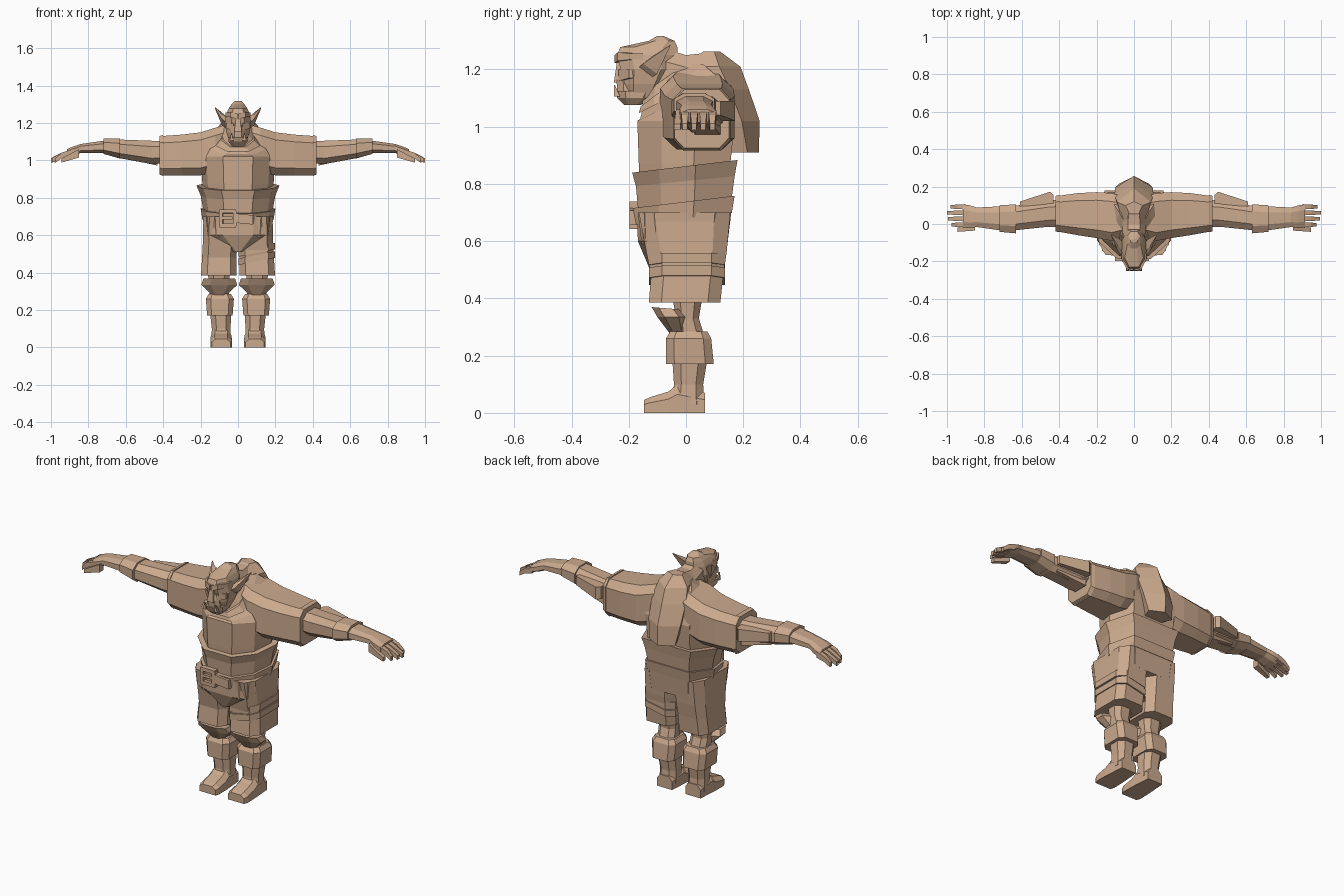
import bpy, bmesh

cube = bpy.data.objects.get("Cube")
if cube:
    bpy.data.objects.remove(cube)

clay = bpy.data.materials.new("tan clay")
clay.use_nodes = True
clay.diffuse_color = (.6, .4, .27, 1)
shader = clay.node_tree.nodes["Principled BSDF"]
shader.inputs["Base Color"].default_value = clay.diffuse_color


def octagon(c):
    return [(-c, -1), (c, -1), (1, -c), (1, c), (c, 1), (-c, 1), (-1, c), (-1, -c)]


SQUARE = [(-1, -1), (1, -1), (1, 1), (-1, 1)]
ROUND = octagon(.5)
BOXY = octagon(.65)
PEAKED_BACK = [(-.6, -1), (.6, -1), (1, .3), (0, 1), (-1, .3)]
BELLY = [(-.4, -1), (.4, -1), (.85, -.5), (1, .2), (.7, 1), (-.7, 1), (-1, .2), (-.85, -.5)]


def level(z, half, front, back, x=0, lean=0, tilt=0):
    """Cross-section of an upright part, sloping by lean in y and tilt in x."""
    def place(u, v):
        px = x + u * half
        py = (front + back) / 2 + v * (back - front) / 2
        return px, py, z + lean * py + tilt * px
    return place


def station(x, front, back, bottom, top):
    """Cross-section of a part that runs sideways."""
    def place(u, v):
        return (x, (front + back) / 2 + u * (back - front) / 2,
                (bottom + top) / 2 + v * (top - bottom) / 2)
    return place


def slice_at(y, half, bottom, top, x=0):
    """Cross-section of a part that runs front to back."""
    def place(u, v):
        return x + u * half, y, (bottom + top) / 2 + v * (top - bottom) / 2
    return place


def loft(name, *sections, profile=ROUND, mirror=False):
    bm = bmesh.new()
    loops = [[bm.verts.new(place(u, v)) for u, v in profile] for place in sections]
    for low, high in zip(loops, loops[1:]):
        for i in range(len(profile)):
            bm.faces.new((low[i - 1], low[i], high[i], high[i - 1]))
    bm.faces.new(loops[0])
    bm.faces.new(loops[-1])
    bmesh.ops.recalc_face_normals(bm, faces=bm.faces)
    mesh = bpy.data.meshes.new(name)
    bm.to_mesh(mesh)
    bm.free()
    mesh.materials.append(clay)
    part = bpy.data.objects.new(name, mesh)
    bpy.context.collection.objects.link(part)
    if mirror:
        part.modifiers.new("Mirror", "MIRROR")


def plate(name, x, z, half, height, front, back, tilt=0):
    """Thin upright block centred on x and z."""
    shape = dict(half=half, front=front, back=back, x=x, tilt=tilt)
    loft(name, level(z - height / 2, **shape), level(z + height / 2, **shape), profile=SQUARE)


# Torso, leaning forward into the neck
loft("torso",
     level(z=.78, half=.18, front=-.16, back=.15),
     level(z=.87, half=.19, front=-.165, back=.155),
     level(z=1.02, half=.2, front=-.17, back=.17),
     level(z=1.1, half=.175, front=-.16, back=.13, lean=.45),
     level(z=1.17, half=.11, front=-.155, back=.06, lean=.8),
     level(z=1.22, half=.065, front=-.15, back=0, lean=.7), profile=BELLY)
loft("collar",
     level(z=1.13, half=.115, front=-.165, back=.06, lean=.5),
     level(z=1.19, half=.085, front=-.158, back=.02, lean=.75))

# Hood hanging over the upper back
loft("hood",
     level(z=.91, half=.08, front=.14, back=.255),
     level(z=1.02, half=.1, front=.08, back=.257),
     level(z=1.13, half=.105, front=.03, back=.22),
     level(z=1.21, half=.09, front=-.02, back=.19),
     level(z=1.262, half=.045, front=.06, back=.12), profile=PEAKED_BACK)
loft("hood_neck",
     slice_at(y=-.1, half=.055, bottom=1.1, top=1.28),
     slice_at(y=0, half=.065, bottom=1.08, top=1.25),
     slice_at(y=.11, half=.05, bottom=1.05, top=1.262))

# Waist wrap, belt and buckle
loft("waist_wrap",
     level(z=.7, half=.18, front=-.165, back=.155, lean=.1),
     level(z=.81, half=.2, front=-.175, back=.17, lean=.1),
     level(z=.862, half=.222, front=-.188, back=.18, lean=.12), profile=BELLY)
loft("belt",
     level(z=.68, half=.19, front=-.178, back=.16, lean=.12),
     level(z=.738, half=.2, front=-.185, back=.17, lean=.12), profile=BELLY)
buckle = dict(front=-.198, back=-.17)
for side in (-1, 1):
    plate("buckle_bar", x=-.055, z=.69 + side * .038, half=.045, height=.02, **buckle)
    plate("buckle_side", x=-.055 + side * .037, z=.69, half=.01, height=.08, **buckle)
plate("buckle_pin", x=-.065, z=.692, half=.035, height=.015, **buckle)
plate("belt_tongue", x=.035, z=.69, half=.045, height=.05, tilt=-.1, **buckle)

# Tunic hem with a front point
loft("tunic_hem",
     level(z=.59, half=.18, front=-.155, back=.145),
     level(z=.7, half=.188, front=-.168, back=.158), profile=BOXY)
loft("hem_point",
     level(z=.51, half=.02, front=-.13, back=-.06),
     level(z=.6, half=.16, front=-.168, back=-.06),
     level(z=.7, half=.17, front=-.172, back=-.06))

# Shorts, with wrapped bands on the left leg
loft("shorts",
     level(z=.385, half=.095, front=-.13, back=.12, x=.103),
     level(z=.48, half=.092, front=-.122, back=.13, x=.1),
     level(z=.56, half=.092, front=-.138, back=.142, x=.096),
     level(z=.7, half=.092, front=-.165, back=.155, x=.093), profile=BOXY, mirror=True)
for z in (.44, .485):
    wrap = dict(half=.097, front=-.13, back=.136, x=.1, tilt=.2)
    loft("leg_band", level(z, **wrap), level(z + .035, **wrap), profile=BOXY)

# Legs, knee pads and boots
loft("shin",
     level(z=.25, half=.052, front=-.03, back=.07, x=.098),
     level(z=.33, half=.052, front=-.035, back=.045, x=.102),
     level(z=.42, half=.062, front=-.05, back=.06, x=.102), mirror=True)
loft("knee_pad",
     level(z=.275, half=.035, front=-.055, back=0, x=.1),
     level(z=.335, half=.096, front=-.1, back=0, x=.1),
     level(z=.36, half=.085, front=-.12, back=-.02, x=.1, lean=-.08), mirror=True)
loft("boot_cuff",
     level(z=.17, half=.068, front=-.07, back=.097, x=.097),
     level(z=.26, half=.075, front=-.07, back=.088, x=.097),
     level(z=.285, half=.06, front=-.055, back=.075, x=.097), profile=BOXY, mirror=True)
loft("boot_shaft",
     level(z=.03, half=.052, front=-.05, back=.065, x=.09),
     level(z=.1, half=.05, front=-.042, back=.06, x=.09),
     level(z=.19, half=.057, front=-.048, back=.075, x=.093), mirror=True)
loft("foot",
     slice_at(y=-.147, half=.05, bottom=0, top=.045, x=.09),
     slice_at(y=-.125, half=.058, bottom=0, top=.055, x=.09),
     slice_at(y=-.06, half=.057, bottom=0, top=.075, x=.09),
     slice_at(y=-.03, half=.055, bottom=0, top=.1, x=.09),
     slice_at(y=.066, half=.048, bottom=0, top=.07, x=.09),
     profile=[(-1, -1), (1, -1), (1, .3), (.6, 1), (-.6, 1), (-1, .3)], mirror=True)

# Sleeves, bracers and arms
loft("sleeve",
     station(x=.03, front=-.06, back=.14, bottom=.98, top=1.2),
     station(x=.12, front=-.09, back=.165, bottom=.94, top=1.175),
     station(x=.2, front=-.075, back=.17, bottom=.92, top=1.15),
     station(x=.3, front=-.06, back=.165, bottom=.92, top=1.138),
     station(x=.41, front=-.04, back=.15, bottom=.92, top=1.13), profile=BOXY, mirror=True)
loft("sleeve_cuff",
     station(x=.4, front=-.044, back=.156, bottom=.916, top=1.136),
     station(x=.42, front=-.04, back=.15, bottom=.925, top=1.13), profile=BOXY, mirror=True)
loft("forearm",
     station(x=.4, front=-.015, back=.13, bottom=.985, top=1.105),
     station(x=.46, front=-.015, back=.125, bottom=.98, top=1.105),
     station(x=.65, front=-.035, back=.095, bottom=1.015, top=1.112), mirror=True)
loft("bracer",
     station(x=.63, front=-.05, back=.105, bottom=1.01, top=1.118),
     station(x=.72, front=-.042, back=.1, bottom=1.035, top=1.118), mirror=True)
loft("hand",
     station(x=.7, front=-.036, back=.095, bottom=1.04, top=1.108),
     station(x=.84, front=-.016, back=.088, bottom=1.04, top=1.088),
     station(x=.88, front=-.022, back=.1, bottom=1.025, top=1.075),
     station(x=.915, front=-.02, back=.105, bottom=1.015, top=1.06), mirror=True)
loft("elbow_guard",
     station(x=.43, front=.11, back=.155, bottom=1.02, top=1.09),
     station(x=.45, front=.11, back=.172, bottom=1.02, top=1.09),
     station(x=.61, front=.07, back=.12, bottom=1.04, top=1.09), profile=SQUARE, mirror=True)
loft("elbow_rag",
     station(x=.43, front=.03, back=.12, bottom=.972, top=1.03),
     station(x=.6, front=.05, back=.09, bottom=1.01, top=1.05), profile=SQUARE, mirror=True)

# Fingers and thumb
for i, reach in enumerate((.975, .995, 1, .98)):
    y = i * .032
    loft("finger",
         station(x=.9, front=y - .018, back=y + .01, bottom=1.022, top=1.056),
         station(x=.945, front=y - .016, back=y + .008, bottom=1.01, top=1.04),
         station(x=reach, front=y - .013, back=y + .005, bottom=.988, top=1.012),
         profile=SQUARE, mirror=True)
loft("thumb",
     station(x=.85, front=-.035, back=0, bottom=1.015, top=1.06),
     station(x=.945, front=-.042, back=-.02, bottom=.988, top=1.01), profile=SQUARE, mirror=True)

# Head
loft("head",
     level(z=1.1, half=.045, front=-.21, back=-.1),
     level(z=1.15, half=.062, front=-.222, back=-.07),
     level(z=1.2, half=.07, front=-.228, back=-.04),
     level(z=1.25, half=.062, front=-.24, back=-.03),
     level(z=1.278, half=.05, front=-.23, back=-.03),
     level(z=1.3, half=.035, front=-.13, back=-.04),
     level(z=1.317, half=.018, front=-.1, back=-.08))
loft("jaw",
     level(z=1.075, half=.03, front=-.215, back=-.16),
     level(z=1.1, half=.05, front=-.24, back=-.12),
     level(z=1.125, half=.052, front=-.25, back=-.1))
loft("muzzle",
     level(z=1.12, half=.04, front=-.24, back=-.15),
     level(z=1.165, half=.036, front=-.243, back=-.15),
     level(z=1.2, half=.022, front=-.235, back=-.15))
loft("nose",
     level(z=1.155, half=.02, front=-.252, back=-.2),
     level(z=1.235, half=.01, front=-.24, back=-.2), profile=SQUARE)
loft("brow",
     station(x=.004, front=-.25, back=-.2, bottom=1.222, top=1.25),
     station(x=.04, front=-.24, back=-.18, bottom=1.23, top=1.26),
     station(x=.066, front=-.19, back=-.15, bottom=1.235, top=1.255), profile=SQUARE, mirror=True)
loft("cheek",
     station(x=.025, front=-.235, back=-.17, bottom=1.16, top=1.2),
     station(x=.064, front=-.2, back=-.14, bottom=1.17, top=1.2), profile=SQUARE, mirror=True)
loft("tusk",
     level(z=1.105, half=.009, front=-.252, back=-.23, x=.035),
     level(z=1.145, half=.002, front=-.252, back=-.248, x=.035), profile=SQUARE, mirror=True)
loft("ear",
     station(x=.05, front=-.18, back=-.1, bottom=1.165, top=1.225),
     station(x=.085, front=-.15, back=-.075, bottom=1.185, top=1.255),
     station(x=.124, front=-.058, back=-.054, bottom=1.28, top=1.286),
     profile=[(-1, 0), (.3, -1), (1, 1), (-.2, .7)], mirror=True)
